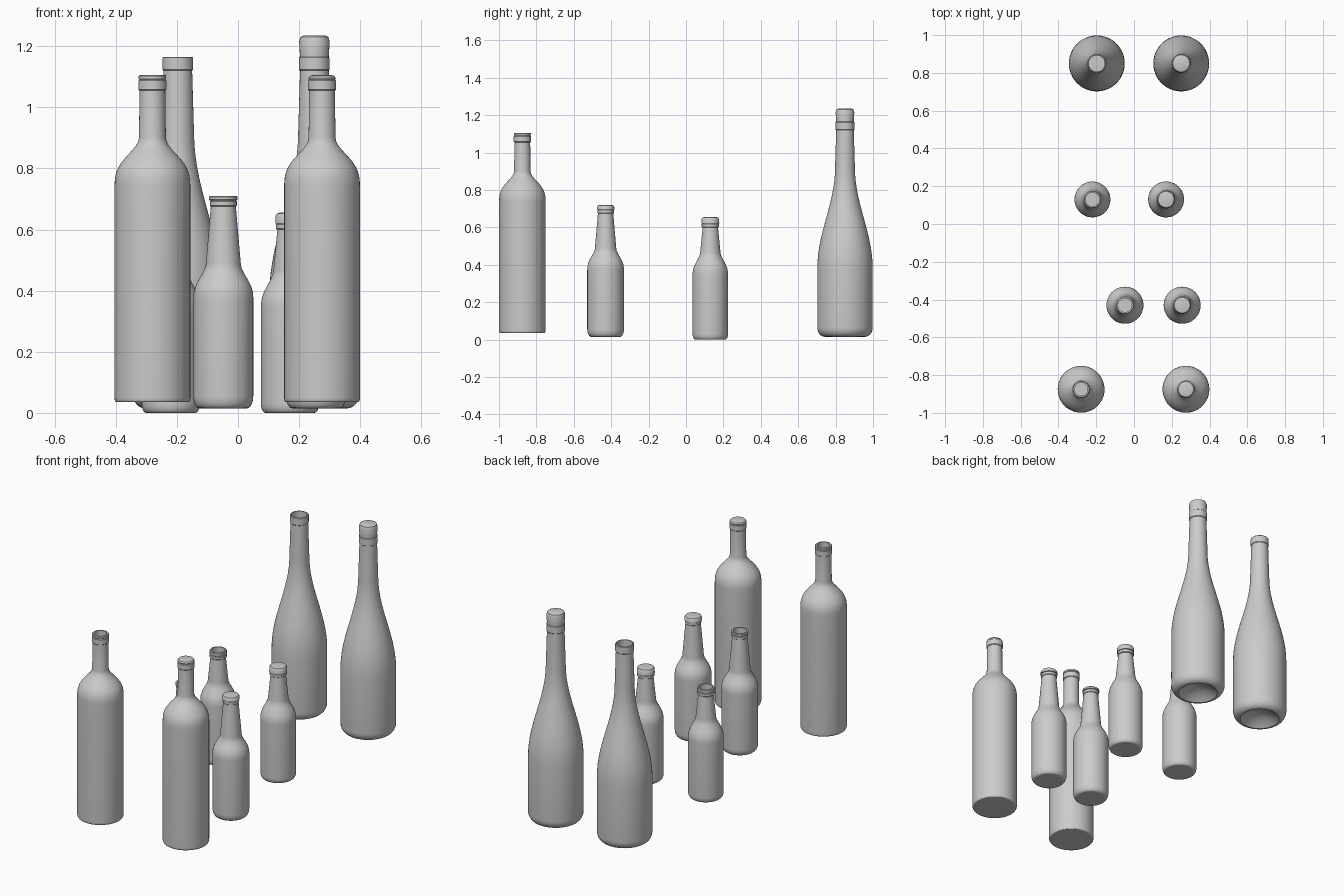
import bpy
import bmesh
import math

cube = bpy.data.objects.get("Cube")
if cube:
    bpy.data.objects.remove(cube)

shade = 0.6
grey = bpy.data.materials.new("plain grey")
grey.use_nodes = True
grey.diffuse_color = (shade, shade, shade, 1)
shader = grey.node_tree.nodes["Principled BSDF"]
shader.inputs["Base Color"].default_value = grey.diffuse_color


def lathe(name, profile, x, y, segments=48):
    """Spin a (radius, height) profile around an upright axis."""
    bm = bmesh.new()
    verts = [bm.verts.new((radius, 0, height)) for radius, height in profile]
    edges = [bm.edges.new(pair) for pair in zip(verts, verts[1:])]
    bmesh.ops.spin(bm, geom=verts + edges, cent=(0, 0, 0), axis=(0, 0, 1),
                   angle=math.tau, steps=segments, use_merge=False)
    bmesh.ops.remove_doubles(bm, verts=bm.verts, dist=0.0002)
    bmesh.ops.recalc_face_normals(bm, faces=bm.faces)
    mesh = bpy.data.meshes.new(name)
    bm.to_mesh(mesh)
    bm.free()
    mesh.materials.append(grey)
    bottle_object = bpy.data.objects.new(name, mesh)
    bottle_object.location = (x, y, 0)
    bpy.context.collection.objects.link(bottle_object)
    bpy.ops.object.select_all(action="DESELECT")
    bottle_object.select_set(True)
    bpy.context.view_layer.objects.active = bottle_object
    bpy.ops.object.shade_smooth_by_angle(angle=math.radians(35))


def rounded_base(radius, bottom, width, height, steps=6):
    """Quarter ellipse from the underside to the side wall."""
    points = []
    for step in range(steps + 1):
        angle = math.pi / 2 * step / steps
        points.append((radius - width + width * math.sin(angle),
                       bottom + height - height * math.cos(angle)))
    return points


def shoulder_curve(radius, neck, low, high, bend, steps=14):
    """S-curve from body to neck; a larger bend keeps the body full longer."""
    points = []
    for step in range(steps + 1):
        rise = step / steps
        turn = (1 - math.cos(math.pi * rise ** bend)) / 2
        points.append((radius + (neck - radius) * turn,
                       low + (high - low) * rise))
    return points


def band(radius, low, high):
    """Raised ring with a small bevel."""
    bevel = min(0.003, (high - low) / 4)
    return [(radius - bevel, low), (radius, low + bevel),
            (radius, high - bevel), (radius - bevel, high)]


def open_mouth(radius, top):
    """Inner wall and floor of a hollow neck."""
    floor = top - 0.2
    return [(radius, top), (radius, floor), (0, floor)]


def domed_top(radius, top, height=0.01):
    """Softly rounded closed top."""
    return [(radius, top - height), (radius * 0.9, top - height / 4),
            (radius * 0.7, top), (0, top)]


def bottle_body(radius, bottom, base, shoulder, neck, bend, throat, punt=0):
    """Outer wall up to the throat; base, shoulder and throat are pairs."""
    rounded = rounded_base(radius, bottom, *base)
    inner = rounded[0][0]
    underside = [(inner * part, bottom + punt * (1 - part ** 2))
                 for part in (0, 0.3, 0.6, 0.9)]
    curve = shoulder_curve(radius, neck, *shoulder, bend)
    return underside + rounded + curve + [throat]


# Wine bottles: straight sides, full shoulder, two-step lip
wine_top = 1.105
wine_lip = wine_top - 0.05
wine_step = wine_top - 0.015
wine = bottle_body(radius=0.124, bottom=0.035, base=(0.006, 0.015),
                   shoulder=(0.73, 0.9), neck=0.044, bend=1.6,
                   throat=(0.042, wine_lip))
wine += band(0.046, wine_lip, wine_step)
lathe("open_wine_bottle", wine + band(0.045, wine_step, wine_top)
      + open_mouth(0.034, wine_top), x=-0.28, y=-0.875)
lathe("closed_wine_bottle", wine + domed_top(0.045, wine_top),
      x=0.275, y=-0.875)

# Tall beer bottles: sloped neck with a collar under the lip
tall_collar = 0.675
tall_lip = 0.695
tall_rim = 0.71
tall = bottle_body(radius=0.098, bottom=0.015, base=(0.02, 0.04),
                   shoulder=(0.37, 0.49), neck=0.057, bend=1.3,
                   throat=(0.041, tall_collar))
tall += band(0.044, tall_collar, tall_lip)
lathe("open_tall_beer_bottle", tall + band(0.047, tall_lip, tall_rim)
      + open_mouth(0.036, tall_rim), x=-0.048, y=-0.43)
lathe("capped_tall_beer_bottle", tall + [(0.047, tall_lip)]
      + domed_top(0.046, tall_rim + 0.01), x=0.255, y=-0.43)

# Short beer bottles: same build, lower shoulder
short_collar = 0.6
short_lip = 0.62
short_rim = 0.64
short = bottle_body(radius=0.095, bottom=0, base=(0.015, 0.03),
                    shoulder=(0.34, 0.47), neck=0.054, bend=1.3,
                    throat=(0.041, short_collar))
short += band(0.046, short_collar, short_lip)
lathe("open_short_beer_bottle", short + band(0.046, short_lip, short_rim)
      + open_mouth(0.036, short_rim), x=-0.22, y=0.13)
lathe("capped_short_beer_bottle", short + [(0.048, short_lip)]
      + domed_top(0.047, short_rim + 0.015), x=0.17, y=0.13)

# Sparkling wine bottles: long curved shoulder and hollow base
collar = 1.12
sparkling_rim = 1.165
cork_top = 1.235
sparkling = bottle_body(radius=0.148, bottom=0.015, base=(0.04, 0.05),
                        shoulder=(0.38, 0.92), neck=0.053, bend=1,
                        throat=(0.047, collar), punt=0.045)
lathe("open_sparkling_bottle", sparkling + band(0.05, collar, sparkling_rim)
      + open_mouth(0.042, sparkling_rim), x=-0.197, y=0.85)
lathe("corked_sparkling_bottle", sparkling
      + band(0.05, collar, sparkling_rim)
      + domed_top(0.05, cork_top, height=0.02), x=0.25, y=0.85)
